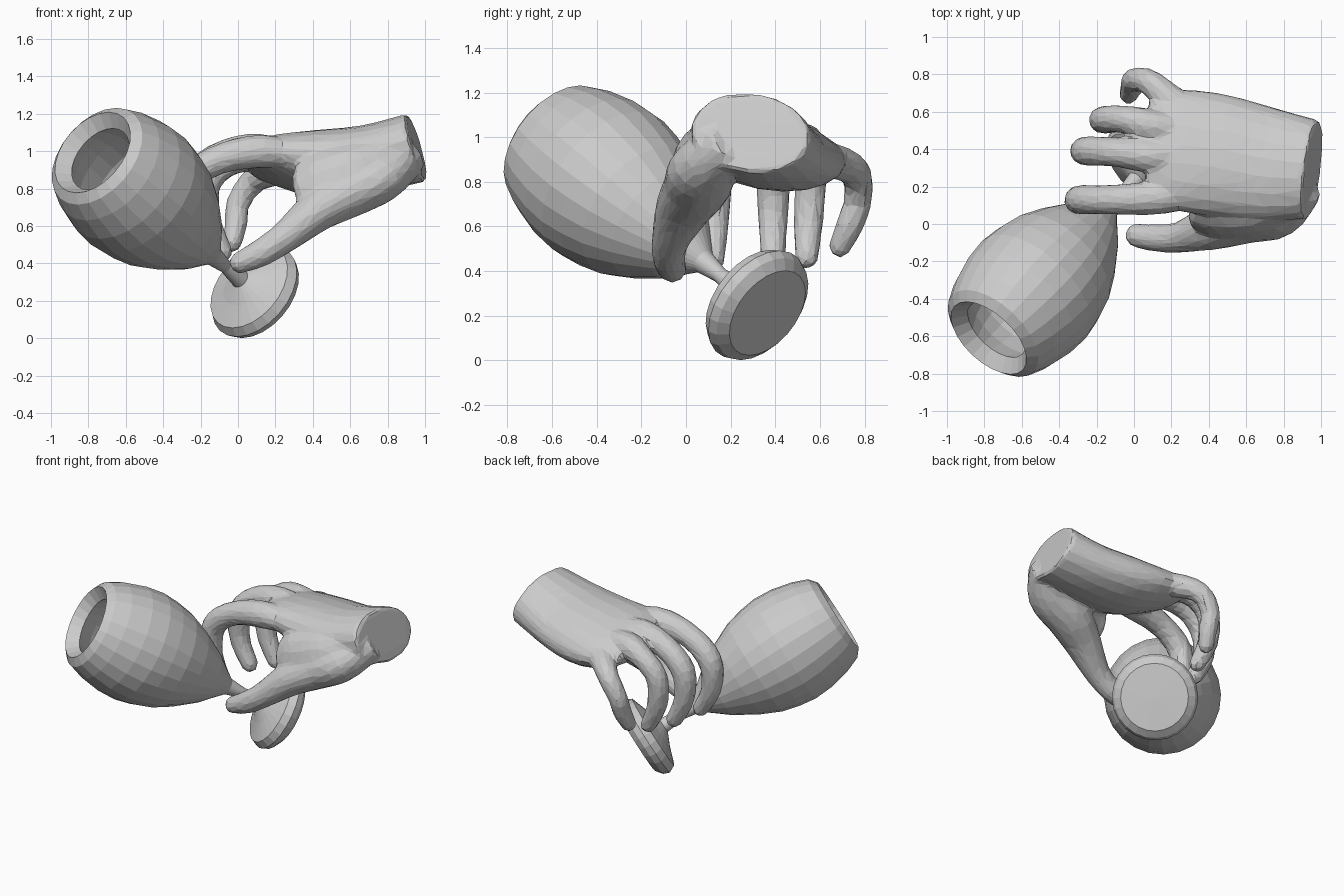
import bpy, bmesh, math
from mathutils import Vector

if "Cube" in bpy.data.objects:
    bpy.data.objects.remove(bpy.data.objects["Cube"])


def finish(bm, name):
    bmesh.ops.remove_doubles(bm, verts=bm.verts, dist=1e-4)
    bmesh.ops.recalc_face_normals(bm, faces=bm.faces)
    me = bpy.data.meshes.new(name)
    bm.to_mesh(me)
    bm.free()
    ob = bpy.data.objects.new(name, me)
    bpy.context.collection.objects.link(ob)
    return ob


def bridge(bm, rings):
    n = len(rings[0])
    for r0, r1 in zip(rings, rings[1:]):
        for i in range(n):
            j = (i + 1) % n
            bm.faces.new((r0[i], r0[j], r1[j], r1[i]))
    bm.faces.new(rings[0])
    bm.faces.new(rings[-1])


def catmull(p, steps):
    """Smooth list of vectors through the control points."""
    out = []
    for i in range(len(p) - 1):
        a, b, c, d = p[max(i - 1, 0)], p[i], p[i + 1], p[min(i + 2, len(p) - 1)]
        for s in range(steps):
            t = s / steps
            out.append(0.5 * (2 * b + (c - a) * t + (2 * a - 5 * b + 4 * c - d) * t * t
                              + (3 * b - a - 3 * c + d) * t ** 3))
    return out + [p[-1]]


def limb(bm, pts, side, sides=14, steps=4, tip=True):
    """Loft elliptical rings (x, y, z, half width, half depth) along a path."""
    p = catmull([Vector(q) for q in pts], steps)
    if tip:
        e, f = p[-1], p[-2]
        d = (Vector(e[:3]) - Vector(f[:3])).normalized()
        for k, s in ((0.45, 0.88), (0.75, 0.62), (0.92, 0.3)):
            c = Vector(e[:3]) + d * k * e[4]
            p.append(Vector((*c, e[3] * s, e[4] * s)))
    rings = []
    for i, q in enumerate(p):
        t = (Vector(p[min(i + 1, len(p) - 1)][:3]) - Vector(p[max(i - 1, 0)][:3])).normalized()
        s = Vector(side)
        s = (s - t * s.dot(t)).normalized()
        u = t.cross(s)
        c = Vector(q[:3])
        rings.append([bm.verts.new(c + s * q[3] * math.cos(a) + u * q[4] * math.sin(a))
                      for a in (2 * math.pi * k / sides for k in range(sides))])
    bridge(bm, rings)


# hand: palm, thumb web, thumb and four fingers fused into one skin
hand_bm = bmesh.new()
limb(hand_bm, [(.955, .29, 1.02, .27, .185), (.7, .32, .96, .31, .175), (.43, .37, .935, .335, .17),
               (.22, .40, .95, .325, .13), (.07, .41, .96, .25, .075)],
     (0, 1, -.2), sides=20, tip=False)
limb(hand_bm, [(.88, .18, .99, .12, .13), (.65, .07, .89, .17, .13), (.45, .03, .83, .17, .10),
               (.36, .03, .81, .14, .07)], (0, .3, 1))
limb(hand_bm, [(.92, .2, .98, .1, .1), (.78, .08, .865, .15, .13), (.6, .05, .78, .155, .135),
               (.43, -.01, .685, .13, .115), (.25, -.07, .54, .085, .085), (.12, -.075, .455, .075, .075),
               (.01, -.06, .405, .065, .06)], (.2, 1, .2))
fingers = [
    [(.42, .17, .95, .05), (.14, .14, 1.0, .09), (-.12, .13, .95, .08), (-.28, .13, .82, .08),
     (-.29, .125, .62, .068), (-.20, .12, .45, .055)],
    [(.42, .34, .96, .05), (.12, .36, 1.005, .09), (-.1, .385, .97, .08), (-.25, .39, .84, .08),
     (-.26, .39, .64, .068), (-.18, .39, .47, .057)],
    [(.42, .48, .94, .05), (.12, .52, .98, .085), (-.05, .56, .94, .075), (-.16, .56, .83, .072),
     (-.16, .55, .64, .068), (-.08, .54, .46, .054)],
    [(.42, .57, .91, .05), (.21, .66, .895, .078), (.08, .76, .84, .07), (.0, .77, .72, .064),
     (-.01, .735, .61, .062), (-.03, .69, .51, .052)],
]
for f in fingers:
    limb(hand_bm, [(x, y, z, r, r) for x, y, z, r in f], (0, 1, 0))
hand = finish(hand_bm, "hand")
m = hand.modifiers.new("fuse", 'REMESH')
m.mode = 'VOXEL'
m.voxel_size = 0.014
m = hand.modifiers.new("soften", 'SMOOTH')
m.factor = 0.5
m.iterations = 12
m = hand.modifiers.new("low_poly", 'DECIMATE')
m.ratio = 0.05

# wine glass: one profile (radius, height along the axis) turned round a tilted axis
profile = [(.001, -.06), (.22, -.055), (.265, -.02), (.28, .02), (.255, .07), (.14, .11), (.05, .15),
           (.035, .28), (.055, .4), (.10, .46), (.18, .56), (.275, .72), (.335, .85), (.365, .97),
           (.38, 1.08), (.372, 1.21), (.34, 1.35), (.30, 1.45), (.25, 1.49), (.19, 1.42),
           (.26, 1.31), (.305, 1.2), (.315, 1.06), (.265, .85), (.17, .7), (.001, .64)]
glass_bm = bmesh.new()
SEG = 24
bridge(glass_bm, [[glass_bm.verts.new((r * math.cos(2 * math.pi * k / SEG),
                                       r * math.sin(2 * math.pi * k / SEG), h)) for k in range(SEG)]
                  for r, h in profile])
glass = finish(glass_bm, "wine_glass")
glass.location = (.10, .33, .24)
glass.rotation_mode = 'QUATERNION'
glass.rotation_quaternion = Vector((-.588, -.63, .505)).to_track_quat('Z', 'Y')
